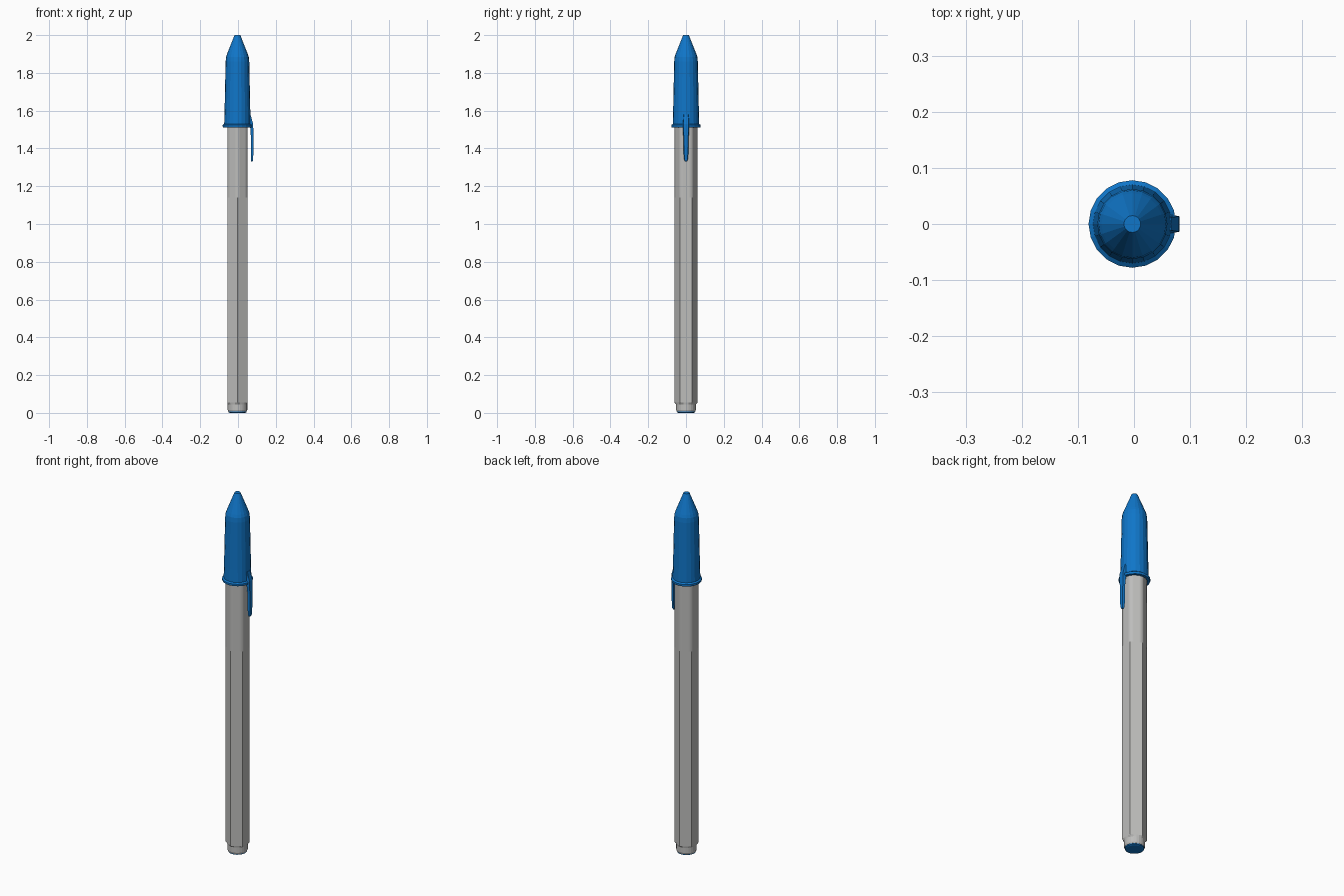
import bpy, bmesh, math

cube = bpy.data.objects.get("Cube")
if cube:
    bpy.data.objects.remove(cube)

CX = -0.003  # pen axis, offset because the clip sticks out on one side


def material(name, color, rough):
    m = bpy.data.materials.new(name)
    m.use_nodes = True
    m.diffuse_color = (*color, 1)
    node = m.node_tree.nodes["Principled BSDF"]
    node.inputs["Base Color"].default_value = (*color, 1)
    node.inputs["Roughness"].default_value = rough
    return m


blue = material("cap blue", (0.005, 0.18, 0.58), 0.4)
grey = material("barrel grey", (0.51, 0.51, 0.50), 0.4)


def circle(r, z, n=24):
    return [(CX + r * math.cos(math.tau * i / n),
             r * math.sin(math.tau * i / n), z) for i in range(n)]


def hexagon(r, z, n=24):
    """Hexagon with corners on the y axis, sampled at n angles."""
    pts = []
    for i in range(n):
        a = math.tau * i / n
        off = (a + math.pi / 6) % (math.pi / 3) - math.pi / 6
        d = r * math.cos(math.pi / 6) / math.cos(off)
        pts.append((CX + d * math.cos(a), d * math.sin(a), z))
    return pts


def loft(name, rings, mat, cap_start=True, cap_end=True, smooth_from=None):
    """Skin a list of equal-length rings, optionally closing the ends."""
    bm = bmesh.new()
    loops = [[bm.verts.new(p) for p in ring] for ring in rings]
    n = len(loops[0])
    for a, b in zip(loops, loops[1:]):
        for i in range(n):
            j = (i + 1) % n
            f = bm.faces.new((a[i], a[j], b[j], b[i]))
            if smooth_from is not None:
                f.smooth = f.calc_center_median().z > smooth_from
    if cap_start:
        bm.faces.new(loops[0][::-1])
    if cap_end:
        bm.faces.new(loops[-1])
    bmesh.ops.recalc_face_normals(bm, faces=bm.faces)
    mesh = bpy.data.meshes.new(name)
    bm.to_mesh(mesh)
    bm.free()
    mesh.materials.append(mat)
    obj = bpy.data.objects.new(name, mesh)
    bpy.context.collection.objects.link(obj)
    return obj


# Six-sided barrel with a turned-down round tail
loft("barrel", [circle(0.049, 0.008), circle(0.052, 0.016),
                circle(0.052, 0.045), hexagon(0.061, 0.054),
                hexagon(0.061, 1.14)], grey, cap_end=False)

# Upper barrel, softly shaded where it enters the cap
loft("upper_barrel", [hexagon(0.061, 1.14), hexagon(0.061, 1.6)],
     grey, cap_start=False, smooth_from=1.14)

# End plug in the tail
loft("end_plug", [circle(0.040, 0), circle(0.047, 0.003),
                  circle(0.048, 0.012)], blue)

# Hollow cap: inner wall, rim flange, outer wall, cone and blunt tip
cap_profile = [(0.055, 1.86), (0.062, 1.512), (0.076, 1.512),
               (0.078, 1.516), (0.078, 1.524), (0.070, 1.53),
               (0.068, 1.60), (0.0625, 1.86), (0.060, 1.885),
               (0.055, 1.90), (0.018, 1.993), (0.015, 2.0)]
loft("cap", [circle(r, z, 20) for r, z in cap_profile], blue)

# Pocket clip: (height, inner x, outer x, half width), from the tip upward
clip_sections = [(1.33, 0.070, 0.076, 0.005), (1.338, 0.068, 0.080, 0.009),
                 (1.37, 0.068, 0.081, 0.012), (1.46, 0.068, 0.081, 0.014),
                 (1.50, 0.066, 0.081, 0.017), (1.53, 0.062, 0.080, 0.017),
                 (1.58, 0.060, 0.066, 0.014)]
loft("pocket_clip", [[(xi, -w, z), (xo, -w * 0.8, z), (xo, w * 0.8, z),
                      (xi, w, z)] for z, xi, xo, w in clip_sections], blue)
